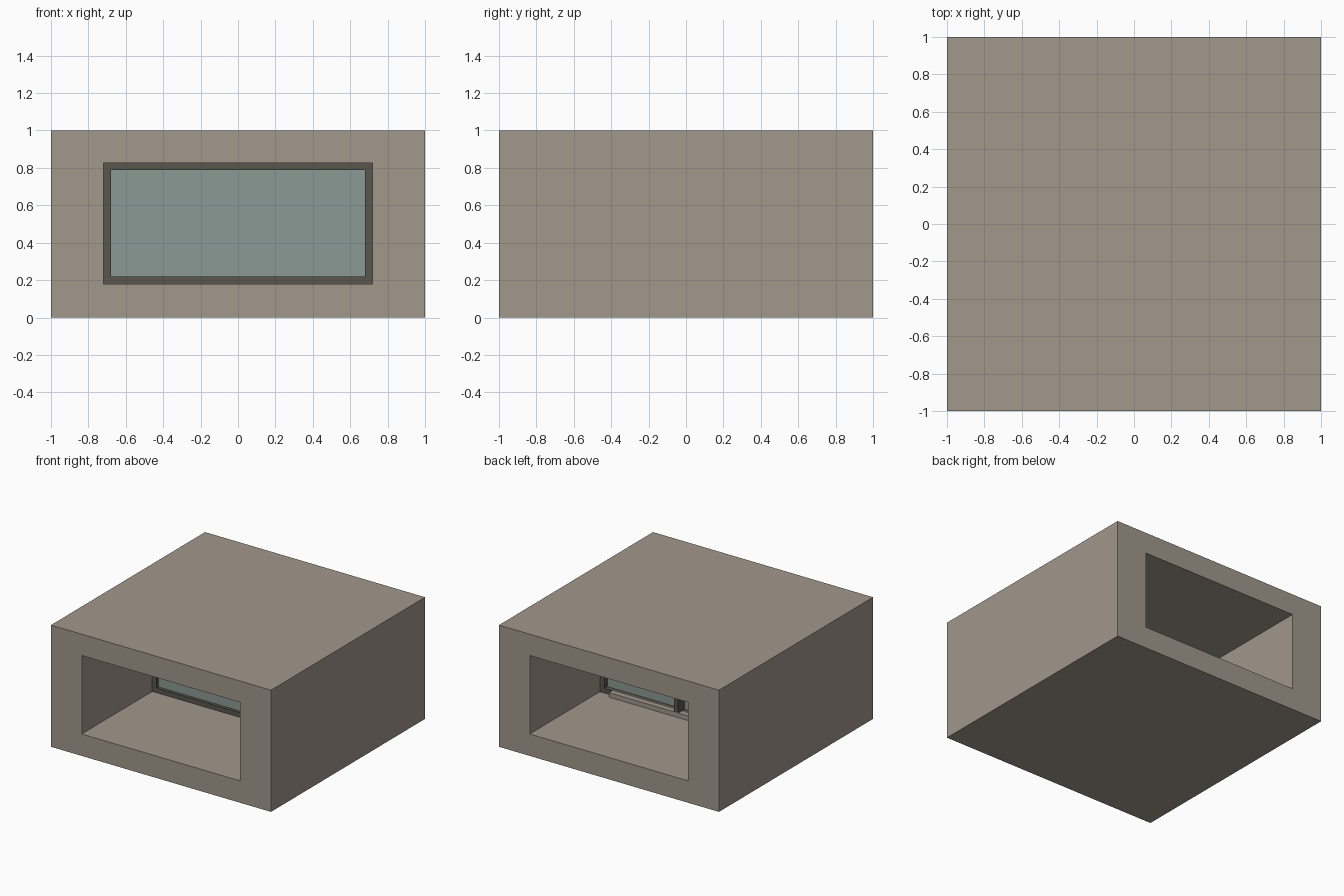
import bpy
import bmesh

default = bpy.data.objects.get("Cube")
if default:
    bpy.data.objects.remove(default, do_unlink=True)


def material(name, colour):
    mat = bpy.data.materials.new(name)
    mat.use_nodes = True
    mat.diffuse_color = (*colour, 1)
    mat.node_tree.nodes["Principled BSDF"].inputs["Base Color"].default_value = (*colour, 1)
    return mat


wall_beige = material("wall_beige", (0.36, 0.31, 0.26))
frame_dark = material("frame_dark_grey", (0.102, 0.093, 0.074))
glass_teal = material("glass_grey_teal", (0.26, 0.32, 0.30))


def finish(name, bm, mat):
    bmesh.ops.recalc_face_normals(bm, faces=bm.faces)
    mesh = bpy.data.meshes.new(name)
    bm.to_mesh(mesh)
    bm.free()
    mesh.materials.append(mat)
    obj = bpy.data.objects.new(name, mesh)
    bpy.context.collection.objects.link(obj)
    return obj


def ring(name, outer, inner, front, back, mat):
    """Rectangular tube along y; outer and inner are (half width, bottom, top)."""
    bm = bmesh.new()

    def loop(size, y):
        w, low, high = size
        return [bm.verts.new((x, y, z)) for x, z in ((-w, low), (w, low), (w, high), (-w, high))]

    loops = [loop(outer, front), loop(outer, back), loop(inner, back), loop(inner, front)]
    for a, b in zip(loops, loops[1:] + loops[:1]):
        for i in range(4):
            j = (i + 1) % 4
            bm.faces.new((a[i], a[j], b[j], b[i]))
    return finish(name, bm, mat)


def box(name, half_width, ys, zs, mat):
    bm = bmesh.new()
    bmesh.ops.create_cube(bm, size=1)
    for v in bm.verts:
        v.co = (half_width * 2 * v.co.x, ys[v.co.y > 0], zs[v.co.z > 0])
    return finish(name, bm, mat)


opening = (0.72, 0.18, 0.825)
pane = (0.68, 0.218, 0.79)

# Wall block with a rectangular passage from front to back
ring("wall_block", (1, 0, 1), opening, -1, 1, wall_beige)

# Window set halfway through the passage
ring("window_frame", opening, pane, -0.085, 0.09, frame_dark)
box("window_glass", pane[0], (-0.06, 0.05), pane[1:], glass_teal)

# Centre bar and sill on the back side
box("centre_bar", 0.02, (0.05, 0.13), pane[1:], frame_dark)
box("window_sill", 0.61, (0.09, 0.13), (0.18, 0.218), wall_beige)
